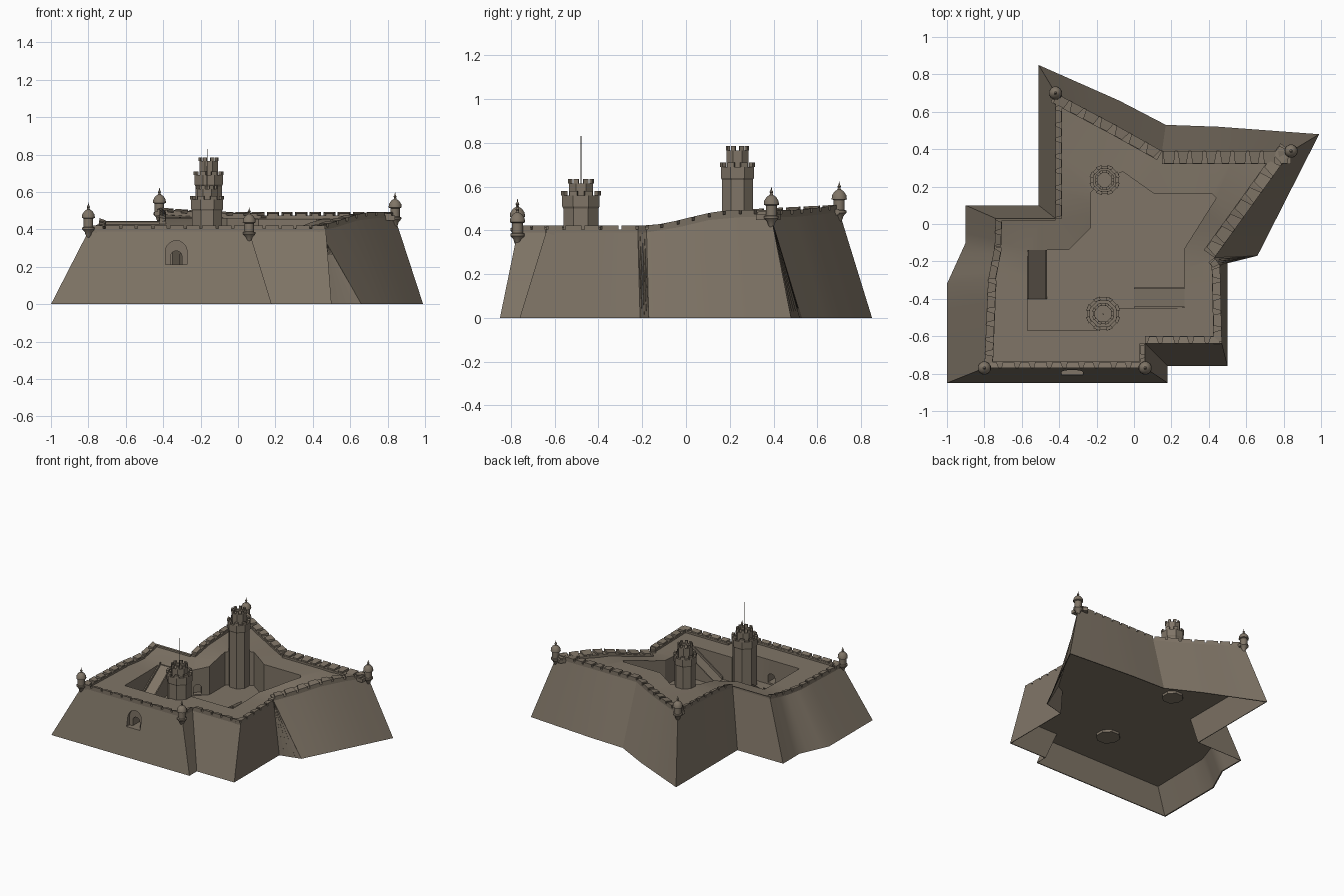
import bpy, bmesh, math
from mathutils import Vector, Matrix

old = bpy.data.objects.get("Cube")
if old:
    bpy.data.objects.remove(old)

stone = bpy.data.materials.new("weathered_stone")
stone.use_nodes = True
stone.diffuse_color = (0.215, 0.178, 0.135, 1)
bsdf = stone.node_tree.nodes["Principled BSDF"]
bsdf.inputs["Base Color"].default_value = stone.diffuse_color
bsdf.inputs["Roughness"].default_value = 0.9

FLOOR = 0.2


def finish(name, bm, smooth=None):
    bmesh.ops.recalc_face_normals(bm, faces=bm.faces)
    me = bpy.data.meshes.new(name)
    bm.to_mesh(me)
    bm.free()
    me.materials.append(stone)
    ob = bpy.data.objects.new(name, me)
    bpy.context.collection.objects.link(ob)
    if smooth:
        shade(ob, smooth)
    return ob


def shade(ob, angle):
    bpy.ops.object.select_all(action='DESELECT')
    ob.select_set(True)
    bpy.context.view_layer.objects.active = ob
    bpy.ops.object.shade_smooth_by_angle(angle=math.radians(angle))


def deck(x, y):
    """Height of the rampart walk, rising toward the rear."""
    t = min(max((y + 0.2) / 0.42, 0), 1)
    s = t * t * (3 - 2 * t)
    rear = max(0, -x) * max(0, y - 0.2) * 0.12
    return 0.39 + 0.07 * s + rear


def split(ring, k):
    out = []
    for a, b in zip(ring, ring[1:] + ring[:1]):
        out += [Vector(a).lerp(Vector(b), i / k) for i in range(k)]
    return out


def loft(bm, low, high):
    n = len(low)
    for i in range(n):
        j = (i + 1) % n
        bm.faces.new((low[i], low[j], high[j], high[i]))


def block(bm, base, tops):
    """Four-cornered block: base corners and matching top corners."""
    lo = [bm.verts.new(p) for p in base]
    hi = [bm.verts.new(p) for p in tops]
    loft(bm, lo, hi)
    bm.faces.new(hi)
    bm.faces.new(lo[::-1])


# Plan outlines: wall foot, wall head and courtyard
foot = [(-1, -.85), (.18, -.85), (.18, -.76), (.5, -.76), (.5, -.21), (.66, -.17),
        (.99, .48), (.45, .52), (.17, .53), (-.08, .66), (-.51, .85), (-.51, .1),
        (-.9, .1), (-.9, -.1), (-1, -.32)]
head = [(-.8, -.77), (.06, -.77), (.06, -.64), (.47, -.64), (.46, -.22), (.43, -.18),
        (.84, .39), (.45, .39), (.15, .39), (-.1, .53), (-.42, .7), (-.42, .03),
        (-.74, .03), (-.745, -.12), (-.78, -.3)]
court = [(-.57, -.57), (-.2, -.57), (-.1, -.53), (-.08, -.45), (.27, -.45), (.27, -.13),
         (.44, .14), (.42, .16), (.11, .16), (-.06, .28), (-.15, .24), (-.23, .17),
         (-.23, -.02), (-.35, -.14), (-.57, -.14)]

# Fortress body: battered walls, deck, sunken courtyard, hollow underside
bm = bmesh.new()
footk, headk, courtk = split(foot, 4), split(head, 4), split(court, 3)
centre = Vector((0, -.15))


def inward(p):
    return centre + (p - centre) * 0.99


def ring(points, z):
    return [bm.verts.new((p.x, p.y, z(p.x, p.y) if callable(z) else z)) for p in points]


outer_low = ring(footk, 0)
outer_top = ring(headk, deck)
inner_low = ring([inward(p) for p in footk], 0)
under = ring([inward(f.lerp(h, .47)) for f, h in zip(footk, headk)], FLOOR - .012)
court_top = ring(courtk, deck)
court_low = ring(courtk, FLOOR)
loft(bm, outer_low, outer_top)
loft(bm, inner_low, outer_low)
loft(bm, under, inner_low)
loft(bm, court_top, court_low)


def edges_of(loop):
    return [bm.edges.get((a, b)) or bm.edges.new((a, b))
            for a, b in zip(loop, loop[1:] + loop[:1])]


for loops in ([outer_top, court_top], [court_low], [under]):
    bmesh.ops.triangle_fill(bm, use_beauty=True, use_dissolve=False, normal=(0, 0, 1),
                            edges=[e for lp in loops for e in edges_of(lp)])
body = finish("fortress_body", bm)


# Arched openings: gate recess, gate tunnel and courtyard door
def arch_cut(x, y, width, z0, z1, depth, angle=0):
    cut = bmesh.new()
    r = width / 2
    prof = [(-r, z0), (r, z0)]
    prof += [(r * math.cos(a), z1 - r + r * math.sin(a))
             for a in (math.pi * i / 10 for i in range(11))]
    near = [cut.verts.new((px, 0, pz)) for px, pz in prof]
    far = [cut.verts.new((px, depth, pz)) for px, pz in prof]
    loft(cut, near, far)
    cut.faces.new(near)
    cut.faces.new(far[::-1])
    cut.transform(Matrix.Translation((x, y, 0)) @ Matrix.Rotation(angle, 4, 'Z'))
    cutter = finish("arch_cutter", cut)
    cutter.hide_render = True
    mod = body.modifiers.new("arch", 'BOOLEAN')
    mod.operation, mod.solver, mod.object = 'DIFFERENCE', 'EXACT', cutter
    bpy.context.view_layer.objects.active = body
    bpy.ops.object.modifier_apply(modifier=mod.name)
    bpy.data.objects.remove(cutter)


arch_cut(-.33, -.9, .115, .212, .34, .13)
arch_cut(-.33, -.8, .06, .212, .285, .27)
arch_cut(-.26, -.11, .06, .208, .285, .08, math.radians(45))
shade(body, 25)

# Parapet: a low curb with splayed merlons on each wall
widths = [.035, .03, .04, .045, .04, .07, .07, .07, .055, .055, .035, .012, .035, .04, .045]
bm = bmesh.new()
for k, w in enumerate(widths):
    a, b = Vector(head[k]), Vector(head[(k + 1) % len(head)])
    length = (b - a).length
    along = (b - a) / length
    inner = Vector((-along.y, along.x)) * w
    count = max(1, round(length / .085))
    step = length / count

    def at(s, depth, rise):
        p = a + along * s + inner * depth
        return (p.x, p.y, deck(p.x, p.y) + rise)

    for i in range(count):
        s = i * step
        plan = [(s, 0), (s + step, 0), (s + step, 1), (s, 1)]
        block(bm, [at(*p, -.012) for p in plan], [at(*p, .014) for p in plan])
        if w > .02:
            g = step * (.06 if i % 2 else .1)
            plan = [(s + g, 0), (s + step - g, 0),
                    (s + step - 2.6 * g, .95), (s + 2.6 * g, .95)]
            rises = (.032, .032, .024, .024)
            block(bm, [at(*p, 0) for p in plan], [at(*p, r) for p, r in zip(plan, rises)])
finish("parapet", bm)


# Turned shapes for turrets, towers and the pole
def lathe(bm, profile, x, y, z, sides):
    rings = []
    for r, h in profile:
        rings.append([bm.verts.new((x + r * math.cos(t), y + r * math.sin(t), z + h))
                      for t in (2 * math.pi * (i + .5) / sides for i in range(sides))])
    for lo, hi in zip(rings, rings[1:]):
        loft(bm, lo, hi)
    bm.faces.new(rings[0][::-1])
    bm.faces.new(rings[-1])


# Corner sentry turrets with corbelled feet and domed caps
turret = [(.004, 0), (.015, .02), (.02, .035), (.034, .05), (.034, .06), (.026, .063),
          (.026, .108), (.036, .112), (.034, .13), (.022, .148), (.008, .157),
          (.006, .165), (.009, .17), (.003, .18), (.001, .193)]
spots = {"front_right": (-.8, -.77, .35), "front_left": (.06, -.77, .325),
         "back_left": (.84, .39, .405), "back_right": (-.42, .7, .43)}
for label, (x, y, z) in spots.items():
    bm = bmesh.new()
    lathe(bm, turret, x, y, z, 12)
    finish("turret_" + label, bm, 35)


# Octagonal two-stage towers with crenellated rims
def crown(bm, x, y, r, z, height, thick):
    for i in range(8):
        mid = math.pi * i / 4 + math.pi / 8
        plan = [(r, -.2), (r, .2), (r - thick, .2), (r - thick, -.2)]
        pts = [(x + q * math.cos(mid + t), y + q * math.sin(mid + t)) for q, t in plan]
        block(bm, [(*p, z) for p in pts], [(*p, z + height) for p in pts])


def tower(name, x, y, r, rim, r_up, rim_up):
    bm = bmesh.new()
    lip = r + .006
    lathe(bm, [(r, FLOOR - .03), (r, rim - .08), (lip, rim - .07), (lip, rim - .02),
               (lip - .018, rim - .02), (lip - .018, rim - .04)], x, y, 0, 8)
    crown(bm, x, y, lip, rim - .02, .02, .018)
    lathe(bm, [(r_up, rim - .05), (r_up, rim_up - .02), (r_up - .014, rim_up - .02),
               (r_up - .014, rim_up - .035)], x, y, 0, 8)
    crown(bm, x, y, r_up, rim_up - .02, .02, .014)
    finish(name, bm)


tower("flag_tower", -.165, -.48, .087, .58, .06, .635)
tower("tall_tower", -.157, .235, .076, .71, .054, .785)
bm = bmesh.new()
lathe(bm, [(.003, 0), (.002, .23)], -.165, -.48, .6, 6)
finish("flag_pole", bm)


# Ramps from the deck to the courtyard, each with low side walls
def ramp(name, top, bottom, side):
    top, bottom, side = Vector(top), Vector(bottom), Vector(side)
    bm = bmesh.new()
    edge = side.normalized() * .008

    def slab(p, q, rise):
        plan = [top + p, top + q, bottom + q, bottom + p]
        highs = [.388 + rise] * 2 + [FLOOR + .003 + rise] * 2
        block(bm, [(v.x, v.y, FLOOR - .004) for v in plan],
              [(v.x, v.y, h) for v, h in zip(plan, highs)])

    slab(side * 0, side, 0)
    slab(side * 0, edge, .02)
    slab(side - edge, side, .02)
    finish(name, bm)


ramp("west_ramp", (-.57, -.14), (-.57, -.4), (.105, 0))
ramp("east_ramp", (.27, -.45), (0, -.45), (0, .11))
